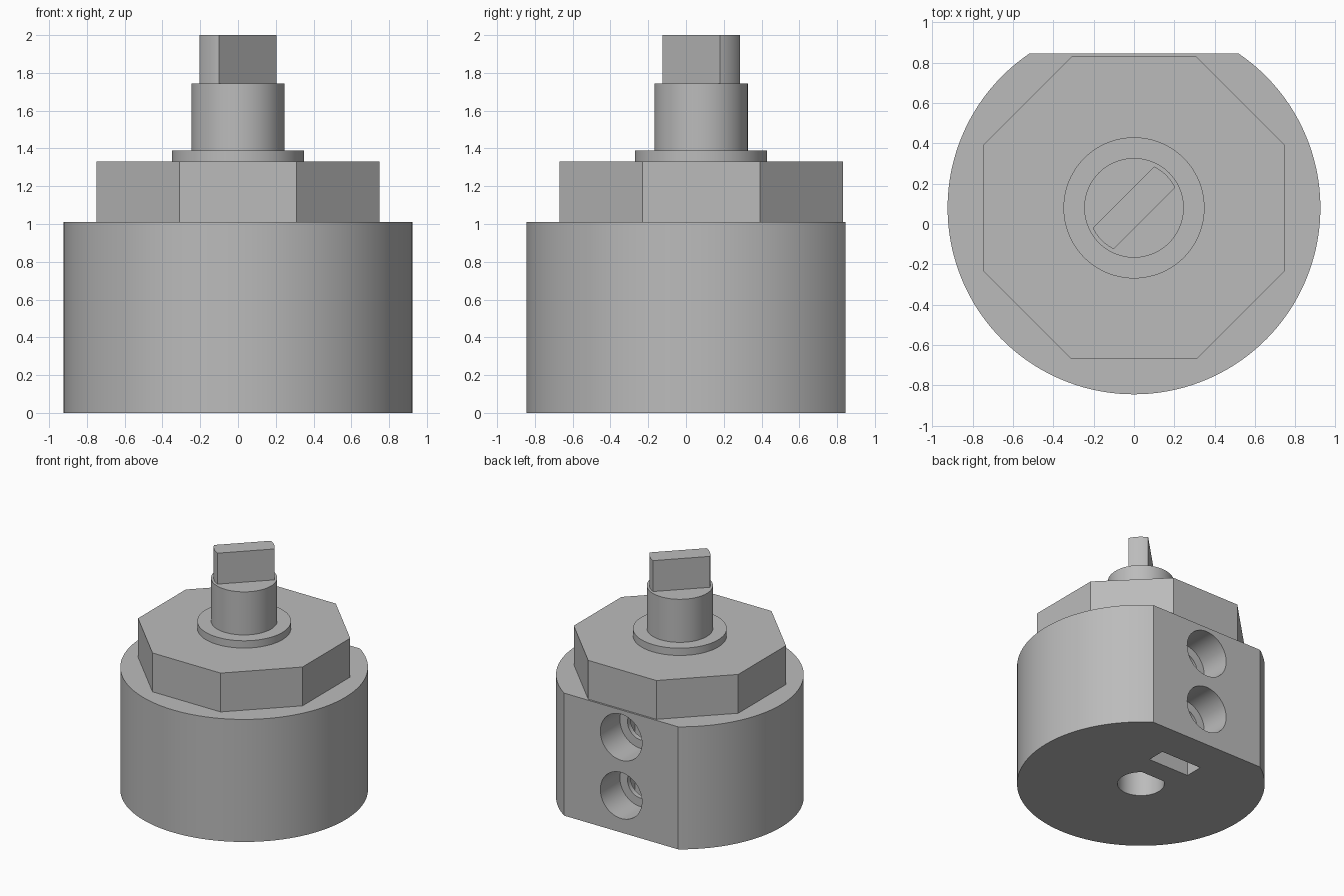
import bpy, bmesh
from math import sin, cos, asin, pi, radians
from mathutils import Matrix

cube = bpy.data.objects.get("Cube")
if cube:
    bpy.data.objects.remove(cube, do_unlink=True)

AXIS_Y = 0.08  # the round body's axis, off centre because of the rear flat

grey = bpy.data.materials.new("plain grey")
grey.use_nodes = True
GREY = (0.5, 0.5, 0.5, 1)
grey.diffuse_color = GREY
grey.node_tree.nodes["Principled BSDF"].inputs["Base Color"].default_value = GREY


def arc(radius, start, end, steps):
    angles = [start + (end - start) * i / steps for i in range(steps + 1)]
    return [(radius * cos(a), radius * sin(a)) for a in angles]


def circle(radius, steps=96):
    return arc(radius, 0, 2 * pi, steps)[:-1]


def flatted_circle(radius, flat, steps=96):
    """Circle with a chord cut off on its +y side."""
    a = asin(flat / radius)
    return arc(radius, pi - a, 2 * pi + a, steps)


def prism(name, outline, bottom, top, matrix=Matrix()):
    bm = bmesh.new()
    face = bm.faces.new([bm.verts.new((x, y, bottom)) for x, y in outline])
    result = bmesh.ops.extrude_face_region(bm, geom=[face])
    verts = [v for v in result["geom"] if isinstance(v, bmesh.types.BMVert)]
    bmesh.ops.translate(bm, verts=verts, vec=(0, 0, top - bottom))
    bmesh.ops.transform(bm, verts=bm.verts, matrix=Matrix.Translation((0, AXIS_Y, 0)) @ matrix)
    bmesh.ops.recalc_face_normals(bm, faces=bm.faces)
    mesh = bpy.data.meshes.new(name)
    bm.to_mesh(mesh)
    bm.free()
    mesh.materials.append(grey)
    obj = bpy.data.objects.new(name, mesh)
    bpy.context.collection.objects.link(obj)
    return obj


def activate(obj):
    bpy.ops.object.select_all(action='DESELECT')
    obj.select_set(True)
    bpy.context.view_layer.objects.active = obj


def cut(target, cutter):
    cutter.hide_render = True
    mod = target.modifiers.new("cut", 'BOOLEAN')
    mod.operation = 'DIFFERENCE'
    mod.solver = 'EXACT'
    mod.object = cutter
    activate(target)
    bpy.ops.object.modifier_apply(modifier=mod.name)
    bpy.data.objects.remove(cutter, do_unlink=True)


# Round body with a flat at the rear
body = prism("body", flatted_circle(0.925, 0.765, 128), 0, 1.01)

# D-shaped shaft socket and nut slot, both open at the bottom
cut(body, prism("socket_cutter", flatted_circle(0.175, 0.14, 48), -0.1, 0.95))
slot = [(-0.185, 0.32), (0.185, 0.32), (0.185, 0.47), (-0.185, 0.47)]
cut(body, prism("slot_cutter", slot, -0.1, 0.96))

# Two counterbored screw holes running from the rear flat to the socket
for height in (0.305, 0.785):
    rearward = Matrix.Translation((0, 0, height)) @ Matrix.Rotation(-pi / 2, 4, 'X')
    cut(body, prism("screw_cutter", circle(0.12, 48), 0.05, 0.7, rearward))
    cut(body, prism("counterbore_cutter", circle(0.19, 48), 0.51, 0.9, rearward))

# Octagonal collar, washer ring and shaft stacked on the body
octagon = [(x, y) for x, y in arc(0.75 / cos(pi / 8), pi / 8, pi / 8 + 2 * pi, 8)[:-1]]
collar = prism("octagonal_collar", octagon, 1.01, 1.33)
ring = prism("washer_ring", circle(0.35), 1.33, 1.39)
shaft = prism("shaft", circle(0.247), 1.39, 1.745)

# Flat drive blade with rounded ends, turned diagonally
a = asin(0.0735 / 0.228)
blade_outline = arc(0.228, -a, a, 10) + arc(0.228, pi - a, pi + a, 10)
blade = prism("drive_blade", blade_outline, 1.745, 2.0, Matrix.Rotation(pi / 4, 4, 'Z'))

for part in (body, collar, ring, shaft, blade):
    activate(part)
    bpy.ops.object.shade_smooth_by_angle(angle=radians(25))
